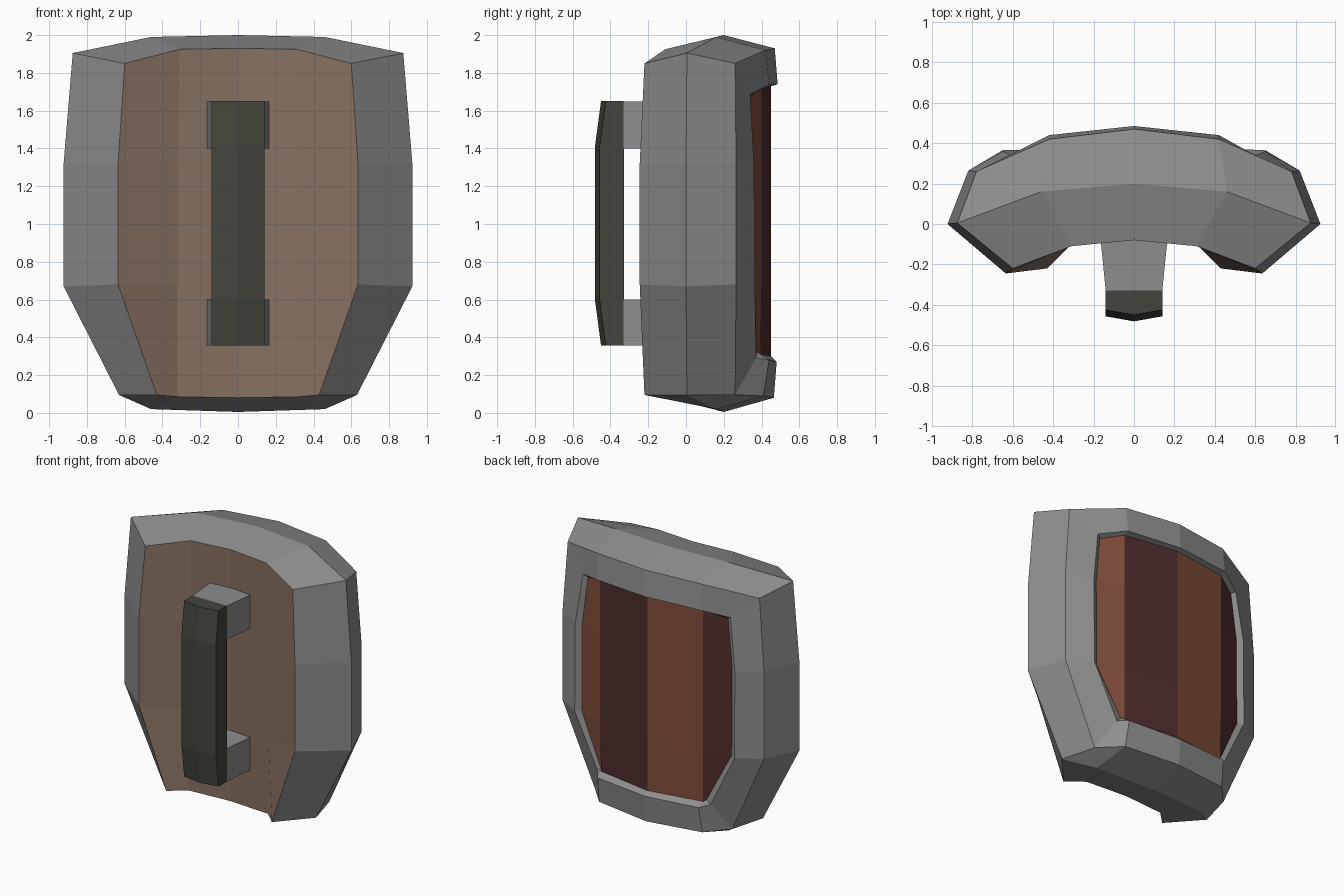
import bpy
from mathutils import Vector

if "Cube" in bpy.data.objects:
    bpy.data.objects.remove(bpy.data.objects["Cube"])


def mat(name, rgb):
    m = bpy.data.materials.new(name)
    m.diffuse_color = (*rgb, 1)
    m.use_nodes = True
    m.node_tree.nodes["Principled BSDF"].inputs["Base Color"].default_value = m.diffuse_color
    return m


STEEL = mat("steel_grey", (0.27, 0.27, 0.27))
LEATHER = mat("tan_leather", (0.24, 0.165, 0.12))
GRIP = mat("dark_olive", (0.055, 0.06, 0.045))
RUST = mat("red_brown", (0.22, 0.075, 0.045))
MAROON = mat("dark_maroon", (0.08, 0.026, 0.026))


def build(name, verts, faces, mats, rule=None):
    """Make a flat shaded object with faces turned outward from its centre."""
    me = bpy.data.meshes.new(name)
    me.from_pydata(verts, [], faces)
    me.update()
    c = Vector((0, 0.12, 1)) if name in ("rim", "inner_panel", "striped_panel") \
        else sum((Vector(v) for v in verts), Vector()) / len(verts)
    if sum(p.normal.dot(p.center - c) * p.area for p in me.polygons) < 0:
        me.flip_normals()
    for m in mats:
        me.materials.append(m)
    if rule:
        for p in me.polygons:
            p.material_index = rule(p.center)
    me.update()
    ob = bpy.data.objects.new(name, me)
    bpy.context.collection.objects.link(ob)
    return ob


def loft(name, rings, mats, cap=False):
    n = len(rings[0])
    verts = [p for r in rings for p in r]
    faces = [(k * n + i, k * n + (i + 1) % n, (k + 1) * n + (i + 1) % n, (k + 1) * n + i)
             for k in range(len(rings) - 1) for i in range(n)]
    if cap:
        faces += [tuple(reversed(range(n))),
                  tuple(range(len(verts) - n, len(verts)))]
    return build(name, verts, faces, mats)


def flip(p):
    return (-p[0], p[1], p[2])


# Half outlines, top centre down the +x side to bottom centre
front = [(0, -.08, 1.93), (.31, -.11, 1.925), (.60, -.22, 1.85), (.635, -.245, 1.32),
         (.635, -.245, .68), (.43, -.22, .095), (.32, -.11, .085), (0, -.08, .08)]
ridge = [(0, .20, 2.0), (.46, .16, 1.99), (.875, .005, 1.905), (.923, 0, 1.32),
         (.923, 0, .67), (.63, .005, .095), (.46, .16, .02), (0, .20, .005)]
back = [(0, .47, 1.93), (.42, .42, 1.92), (.78, .26, 1.85), (.82, .265, 1.32),
        (.82, .265, .68), (.56, .26, .095), (.42, .41, .09), (0, .465, .08)]
lip = [(0, .485, 1.74), (.42, .44, 1.735), (.60, .34, 1.69), (.65, .36, 1.32),
       (.65, .365, .68), (.46, .37, .29), (.41, .44, .28), (0, .48, .27)]
edge = [(0, .45, 1.73), (.42, .40, 1.72), (.57, .325, 1.67), (.61, .335, 1.32),
        (.61, .34, .68), (.43, .375, .32), (.415, .395, .31), (0, .45, .30)]

# Rim frame
loft("rim", [h + [flip(p) for p in h[-2:0:-1]] for h in (front, ridge, back, lip, edge)],
     [STEEL])


def panel(name, h, mid, centre_y, mats, rule=None):
    """Curved sheet filling a half outline and its mirror."""
    rows = [h[0:3]]
    for e in h[3:5]:
        rows.append([(0, centre_y, e[2]), (mid[0], mid[1], e[2]), e])
    rows.append([h[7], h[6], h[5]])
    rows = [[flip(p) for p in r[:0:-1]] + r for r in rows]
    faces = [(5 * j + i, 5 * j + i + 1, 5 * j + i + 6, 5 * j + i + 5)
             for j in range(3) for i in range(4)]
    build(name, [p for r in rows for p in r], faces, mats, rule)


# Leather side, and striped outer side (alternating by x)
panel("inner_panel", front, (.32, -.11), -.08, [LEATHER])


def stripe(c):
    return 0 if c.x > .41 or -.41 < c.x < 0 else 1


panel("striped_panel", edge, (.42, .40), .45, [RUST, MAROON], stripe)

# Handle grip: five-sided section with a central crease, tapering at both ends
sections = []
for z, y in ((.358, -.425), (.6, -.457), (1.41, -.457), (1.65, -.425)):
    sections.append([(-.14, -.328, z), (.14, -.328, z), (.14, y, z),
                     (0, y - .025, z), (-.14, y, z)])
loft("handle_grip", sections, [GRIP], cap=True)

# Handle brackets, wider where they meet the shield
for label, z0, z1 in (("lower", .358, .60), ("upper", 1.40, 1.648)):
    loft(label + "_handle_bracket",
         [[(-w, y, z0), (w, y, z0), (w, y, z1), (-w, y, z1)]
          for w, y in ((.165, -.08), (.14, -.33))], [STEEL], cap=True)
